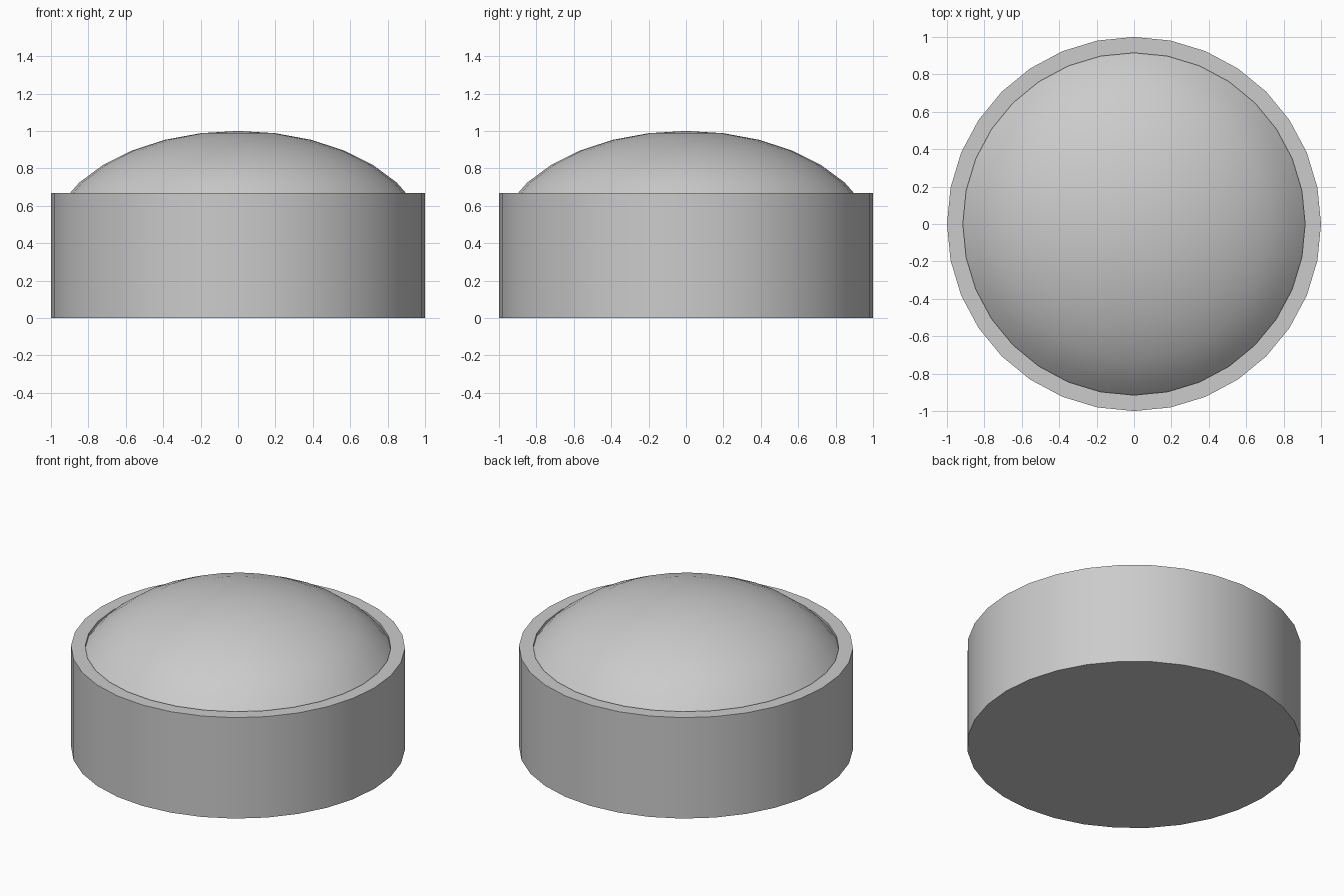
import bpy, bmesh, math

if "Cube" in bpy.data.objects:
    bpy.data.objects.remove(bpy.data.objects["Cube"])

SIDES = 32


def lathe(name, profile):
    """Revolve (radius, z) points around the z axis; radius 0 makes a pole."""
    bm = bmesh.new()
    rings = []
    for r, z in profile:
        if r == 0:
            rings.append([bm.verts.new((0, 0, z))] * SIDES)
        else:
            rings.append([bm.verts.new((r * math.cos(2 * math.pi * i / SIDES),
                                        r * math.sin(2 * math.pi * i / SIDES), z))
                          for i in range(SIDES)])
    for a, b in zip(rings, rings[1:]):
        for i in range(SIDES):
            j = (i + 1) % SIDES
            bm.faces.new(list(dict.fromkeys([a[i], a[j], b[j], b[i]])))
    bmesh.ops.recalc_face_normals(bm, faces=bm.faces)
    mesh = bpy.data.meshes.new(name)
    bm.to_mesh(mesh)
    bm.free()
    obj = bpy.data.objects.new(name, mesh)
    bpy.context.collection.objects.link(obj)
    bpy.ops.object.select_all(action='DESELECT')
    obj.select_set(True)
    bpy.context.view_layer.objects.active = obj
    bpy.ops.object.shade_smooth_by_angle(angle=math.radians(30))
    return obj


# Round housing with a raised rim and shallow recess
lathe("housing", [(0, 0), (1, 0), (1, 0.667), (0.915, 0.667), (0.915, 0.63), (0, 0.63)])

# Flattened dome seated in the recess
RADIUS, HEIGHT = 1.02, 0.62
steps = [math.radians(11.25 * k) for k in range(6, -1, -1)]
cap = [(RADIUS * math.sin(a), 1 - HEIGHT * (1 - math.cos(a))) for a in steps[:-1]]
lathe("dome", [(0, cap[0][1])] + cap + [(0, 1.0)])
